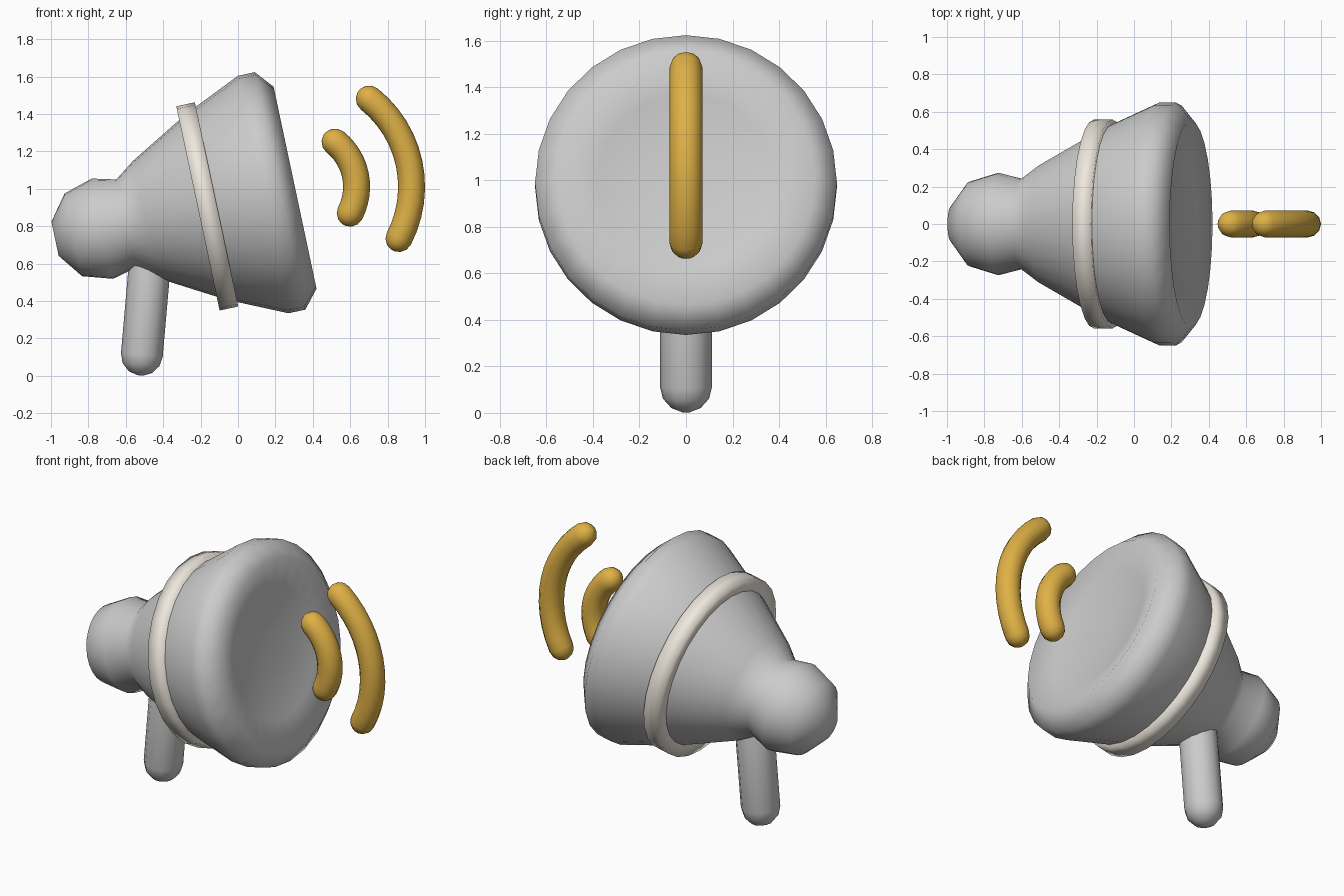
import bpy, bmesh
from math import sin, cos, pi, radians

if "Cube" in bpy.data.objects:
    bpy.data.objects.remove(bpy.data.objects["Cube"])

TILT = radians(12)


def sweep(name, stations, sides, closed=False, mat=None):
    """Skin circular rings; each station is (x, z, direction angle in XZ, radius)."""
    bm = bmesh.new()
    rings = []
    for x, z, a, r in stations:
        ring = []
        for i in range(sides):
            t = 2 * pi * i / sides
            u = r * cos(t)
            ring.append(bm.verts.new((x - u * sin(a), r * sin(t), z + u * cos(a))))
        rings.append(ring)
    pairs = list(zip(rings, rings[1:]))
    if closed:
        pairs.append((rings[-1], rings[0]))
    else:
        bm.faces.new(rings[0])
        bm.faces.new(rings[-1])
    for a, b in pairs:
        for i in range(sides):
            j = (i + 1) % sides
            bm.faces.new((a[i], a[j], b[j], b[i]))
    bmesh.ops.recalc_face_normals(bm, faces=bm.faces[:])
    for f in bm.faces:
        f.smooth = True
    me = bpy.data.meshes.new(name)
    bm.to_mesh(me)
    bm.free()
    if mat:
        me.materials.append(mat)
    ob = bpy.data.objects.new(name, me)
    bpy.context.collection.objects.link(ob)
    return ob


def on_axis(profile):
    """Turn (distance along horn axis, radius) into tilted stations."""
    return [(s * cos(TILT), 0.941 + s * sin(TILT), TILT, r) for s, r in profile]


def rounded(path, r):
    """Tube stations along a path of (x, z, angle) with hemispherical ends."""
    out = []
    caps = [radians(d) for d in (82, 56, 28)]
    x, z, a = path[0]
    out += [(x - r * sin(c) * cos(a), z - r * sin(c) * sin(a), a, r * cos(c)) for c in caps]
    out += [(x, z, a, r) for x, z, a in path]
    x, z, a = path[-1]
    out += [(x + r * sin(c) * cos(a), z + r * sin(c) * sin(a), a, r * cos(c))
            for c in reversed(caps)]
    return out


def material(name, color):
    m = bpy.data.materials.new(name)
    m.diffuse_color = color
    m.use_nodes = True
    m.node_tree.nodes["Principled BSDF"].inputs["Base Color"].default_value = m.diffuse_color
    return m


cream = material("cream", (0.86, 0.81, 0.73, 1))
gold = material("gold", (0.74, 0.44, 0.06, 1))

# Horn body: rounded rear knob, flaring cone, thick lip and shallow dish
sweep("horn_body", on_axis([
    (-1.0, 0.093), (-0.90, 0.226), (-0.741, 0.274), (-0.613, 0.242),
    (-0.507, 0.32), (-0.238, 0.472), (-0.112, 0.536), (0.138, 0.649),
    (0.23, 0.649), (0.312, 0.552), (0.262, 0.38), (0.245, 0.12)]), 28)

# Band around the horn
sweep("horn_band", on_axis([
    (-0.219, 0.44), (-0.219, 0.558), (-0.117, 0.558), (-0.117, 0.44)]),
    28, closed=True, mat=cream)

# Grip, leaning slightly and ending inside the horn
lean = radians(85)
grip = [(-0.514 + d * cos(lean), 0.113 + d * sin(lean), lean) for d in (0, 0.6)]
sweep("handle", rounded(grip, 0.112), 12)

# Two sound waves, concentric arcs in front of the dish
for name, radius in (("small_sound_wave", 0.306), ("large_sound_wave", 0.60)):
    path = []
    for i in range(13):
        a = radians(12 - 39.5 + 79 * i / 12)
        path.append((0.328 + radius * cos(a), 1.011 + radius * sin(a), a + pi / 2))
    sweep(name, rounded(path, 0.072), 12, mat=gold)
